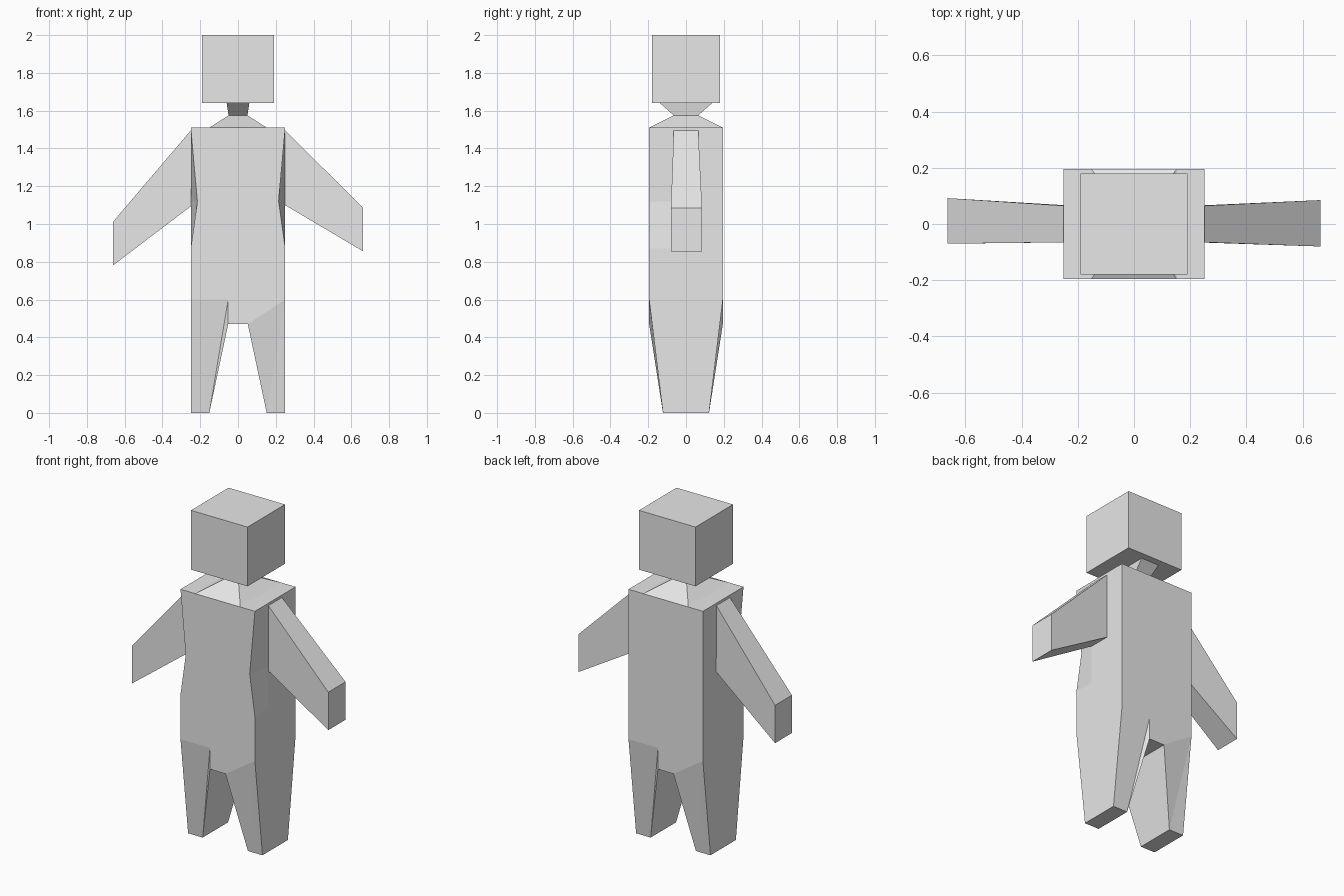
import bpy
import bmesh
from math import pi
from mathutils import Matrix

if "Cube" in bpy.data.objects:
    bpy.data.objects.remove(bpy.data.objects["Cube"], do_unlink=True)

grey = bpy.data.materials.new("plain_grey")
grey.use_nodes = True
COLOUR = (0.8, 0.8, 0.8, 1)
grey.diffuse_color = COLOUR
grey.node_tree.nodes["Principled BSDF"].inputs["Base Color"].default_value = COLOUR


def finish(name, bm):
    bmesh.ops.recalc_face_normals(bm, faces=bm.faces)
    mesh = bpy.data.meshes.new(name)
    bm.to_mesh(mesh)
    bm.free()
    mesh.materials.append(grey)
    obj = bpy.data.objects.new(name, mesh)
    bpy.context.collection.objects.link(obj)
    return obj


def loft(name, rings):
    """Skin matching rings of points and cap both ends."""
    bm = bmesh.new()
    rows = [[bm.verts.new(p) for p in ring] for ring in rings]
    n = len(rows[0])
    for low, high in zip(rows, rows[1:]):
        for i in range(n):
            j = (i + 1) % n
            bm.faces.new((low[i], low[j], high[j], high[i]))
    bm.faces.new(rows[0])
    bm.faces.new(rows[-1])
    return finish(name, bm)


def rect(x, y, z):
    return [(-x, -y, z), (x, -y, z), (x, y, z), (-x, y, z)]


W, D, HIP, CROTCH, SHOULDER = 0.25, 0.195, 0.6, 0.47, 1.51
ARM = 0.065


# Torso, with the front corners pinched in at the waist
def torso_ring(front, z):
    right = [(front, -D, z), (W, -ARM, z), (W, D, z)]
    return right + [(-x, y, z) for x, y, z in reversed(right)]


loft("torso", [torso_ring(f, z) for f, z in
               ((W, HIP), (W, 0.87), (0.215, 1.12), (W, SHOULDER))])
loft("crotch", [rect(0.052, D, CROTCH), rect(0.052, D, HIP)])

# Collar, neck and head
loft("collar", [rect(0.152, D, SHOULDER), rect(0.05, ARM, 1.575)])
loft("neck", [rect(0.05, ARM, 1.575), rect(0.06, 0.138, 1.64)])
loft("head", [rect(0.19, 0.18, 1.64), rect(0.19, 0.18, 2)])


# Arms, slanting out and down to square ends
def arm(name, side, low, high, front, back):
    root = [(W, -ARM, 1.495), (W, ARM, 1.495), (0.215, ARM, 1.12), (0.215, -ARM, 1.12)]
    tip = [(0.663, front, high), (0.663, back, high),
           (0.663, back, low), (0.663, front, low)]
    loft(name, [[(side * x, y, z) for x, y, z in ring] for ring in (root, tip)])


arm("left_arm", 1, 0.855, 1.085, -0.08, 0.085)
arm("right_arm", -1, 0.78, 1.01, -0.07, 0.092)


# Legs: one has its diagonal crease in front, the other behind
def leg(name, turn):
    bm = bmesh.new()
    ends = []
    for s in (-1, 1):
        ends.append([bm.verts.new(p) for p in (
            (W, s * D, HIP), (0.052, s * D, HIP), (0.052, s * D, CROTCH),
            (0.152, s * 0.122, 0), (W, s * 0.122, 0))])
    for i in range(5):
        j = (i + 1) % 5
        bm.faces.new((ends[0][i], ends[0][j], ends[1][j], ends[1][i]))
    outer, inner, fork, toe_in, toe_out = ends[0]
    bm.faces.new((outer, inner, fork))
    bm.faces.new((outer, fork, toe_in))
    bm.faces.new((outer, toe_in, toe_out))
    outer, inner, fork, toe_in, toe_out = ends[1]
    bm.faces.new((outer, inner, toe_in, toe_out))
    bm.faces.new((inner, fork, toe_in))
    bm.transform(Matrix.Rotation(turn, 4, 'Z'))
    finish(name, bm)


leg("left_leg", 0)
leg("right_leg", pi)
